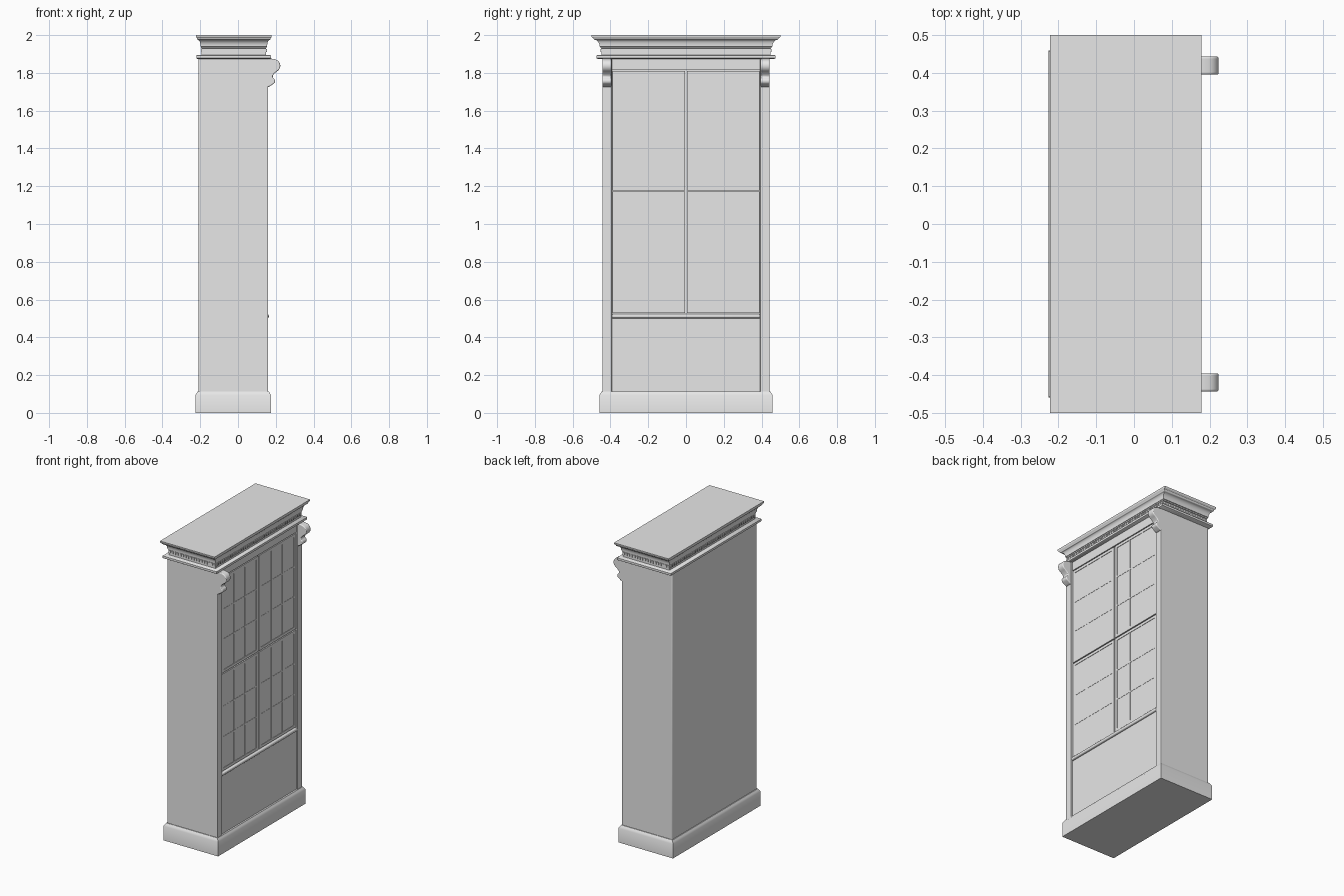
import bpy, bmesh, math
from mathutils import Vector

if "Cube" in bpy.data.objects:
    bpy.data.objects.remove(bpy.data.objects["Cube"], do_unlink=True)

mat = bpy.data.materials.new("plain grey")
mat.use_nodes = True
GREY = (0.8, 0.8, 0.8, 1)
mat.diffuse_color = GREY
mat.node_tree.nodes["Principled BSDF"].inputs["Base Color"].default_value = GREY


def finish(name, bm, bevel=0, smooth=False):
    bmesh.ops.recalc_face_normals(bm, faces=bm.faces)
    me = bpy.data.meshes.new(name)
    bm.to_mesh(me)
    bm.free()
    me.materials.append(mat)
    ob = bpy.data.objects.new(name, me)
    bpy.context.collection.objects.link(ob)
    if bevel:
        mod = ob.modifiers.new("soft edges", "BEVEL")
        mod.width, mod.segments, mod.limit_method = bevel, 3, "ANGLE"
    if bevel or smooth:
        bpy.ops.object.select_all(action="DESELECT")
        bpy.context.view_layer.objects.active = ob
        ob.select_set(True)
        bpy.ops.object.shade_smooth_by_angle(angle=math.radians(40))
    return ob


def add_box(bm, x0, x1, y0, y1, z0, z1):
    lo, hi = Vector((x0, y0, z0)), Vector((x1, y1, z1))
    verts = bmesh.ops.create_cube(bm, size=1)["verts"]
    for v in verts:
        v.co = (lo + hi) / 2 + v.co * (hi - lo)


def box(name, *dims, bevel=0):
    bm = bmesh.new()
    add_box(bm, *dims)
    return finish(name, bm, bevel)


def loft(name, levels):
    """Stack of rectangles (z, back, front, half width) joined into a moulding."""
    bm = bmesh.new()
    rings = []
    for z, x0, x1, y in levels:
        rings.append([bm.verts.new(p) for p in
                      ((x0, -y, z), (x1, -y, z), (x1, y, z), (x0, y, z))])
    for a, b in zip(rings, rings[1:]):
        for i in range(4):
            j = (i + 1) % 4
            bm.faces.new((a[i], a[j], b[j], b[i]))
    bm.faces.new(rings[0])
    bm.faces.new(rings[-1])
    return finish(name, bm, smooth=True)


# Plinth, carcass and pilasters
loft("plinth", [(0, -.226, .175, .459), (.094, -.226, .175, .459),
                (.105, -.219, .168, .452), (.114, -.214, .163, .447)])
box("carcass", -.209, .142, -.443, .443, .1, 1.88, bevel=.006)
for side, name in ((-1, "right"), (1, "left")):
    a, b = sorted((side * .393, side * .443))
    box(name + "_pilaster", .13, .16, a, b, .1, 1.88, bevel=.004)

# Front panels between the pilasters
box("lower_panel", .13, .152, -.393, .393, .1, .5)
box("top_rail", .13, .152, -.393, .393, 1.817, 1.88)
box("sill", .13, .163, -.393, .393, .502, .523, bevel=.007)


# Four glazed doors, three panes by three
def door(name, y0, y1, z0, z1, rim=.018, bar=.005):
    bm = bmesh.new()
    add_box(bm, .135, .149, y0, y1, z0, z1)
    front = .152
    for a, b in ((y0, y0 + rim), (y1 - rim, y1)):
        add_box(bm, .14, front, a, b, z0, z1)
    for a, b in ((z0, z0 + rim), (z1 - rim, z1)):
        add_box(bm, .14, front, y0 + rim, y1 - rim, a, b)
    for i in (1, 2):
        y = y0 + rim + (y1 - y0 - 2 * rim) * i / 3
        z = z0 + rim + (z1 - z0 - 2 * rim) * i / 3
        add_box(bm, .14, front - .001, y - bar, y + bar, z0 + rim, z1 - rim)
        add_box(bm, .14, front - .0015, y0 + rim, y1 - rim, z - bar, z + bar)
    return finish(name, bm)


for row, (z0, z1) in (("lower", (.528, 1.171)), ("upper", (1.178, 1.811))):
    door(row + "_right_door", -.388, -.004, z0, z1)
    door(row + "_left_door", .004, .388, z0, z1)

# Moulding band over the carcass
loft("band", [(1.874, -.216, .168, .468), (1.878, -.221, .175, .474),
              (1.892, -.221, .175, .474), (1.896, -.216, .17, .469)])

# Cornice: a cove sweeping from the neck out to the top slab
NECK, TOP = (-.192, .148, .447), (-.222, .178, .5)
steps = [(1.89, 0), (1.93, 0), (1.931, .1), (1.938, .12), (1.939, .2)]
for i in range(9):
    a = i / 8 * math.pi / 2
    steps.append((1.94 + .035 * math.sin(a), .2 + .5 * (1 - math.cos(a))))
steps += [(1.978, .78), (1.984, .82), (1.988, .95), (1.992, 1), (2, 1)]
loft("cornice", [(z, *(n + (t - n) * f for n, t in zip(NECK, TOP))) for z, f in steps])

# Dentils round the neck
bm = bmesh.new()
x0, x1, yw = NECK
count, out, half = 45, .005, .006
for i in range(count):
    y = -yw + half + (2 * yw - 2 * half) * i / (count - 1)
    add_box(bm, x1 - .002, x1 + out, y - half, y + half, 1.91, 1.927)
    add_box(bm, x0 - out, x0 + .002, y - half, y + half, 1.91, 1.927)
for i in range(18):
    x = x0 + half + (x1 - x0 - 2 * half) * i / 17
    for s in (-1, 1):
        a, b = sorted((s * (yw - .002), s * (yw + out)))
        add_box(bm, x - half, x + half, a, b, 1.91, 1.927)
finish("dentils", bm)


# Scrolled brackets on the pilasters: a large scroll over a small one
def arc(cx, cz, r, start, end, n=10):
    angles = [math.radians(start + (end - start) * i / n) for i in range(n + 1)]
    return [(cx + r * math.cos(a), cz + r * math.sin(a)) for a in angles]


outline = [(.15, 1.875), (.18, 1.875)] + arc(.19, 1.838, .034, 80, -62)
outline += [(.19, 1.795), (.183, 1.782)] + arc(.178, 1.757, .018, 60, -60, 8)
outline += [(.172, 1.731), (.16, 1.725), (.15, 1.725)]
for side, name in ((-1, "right"), (1, "left")):
    bm = bmesh.new()
    cap = bm.faces.new([bm.verts.new((x, side * .419 - .024, z)) for x, z in outline])
    new = bmesh.ops.extrude_face_region(bm, geom=[cap])["geom"]
    bmesh.ops.translate(bm, vec=(0, .048, 0),
                        verts=[g for g in new if isinstance(g, bmesh.types.BMVert)])
    finish(name + "_bracket", bm, bevel=.005)
